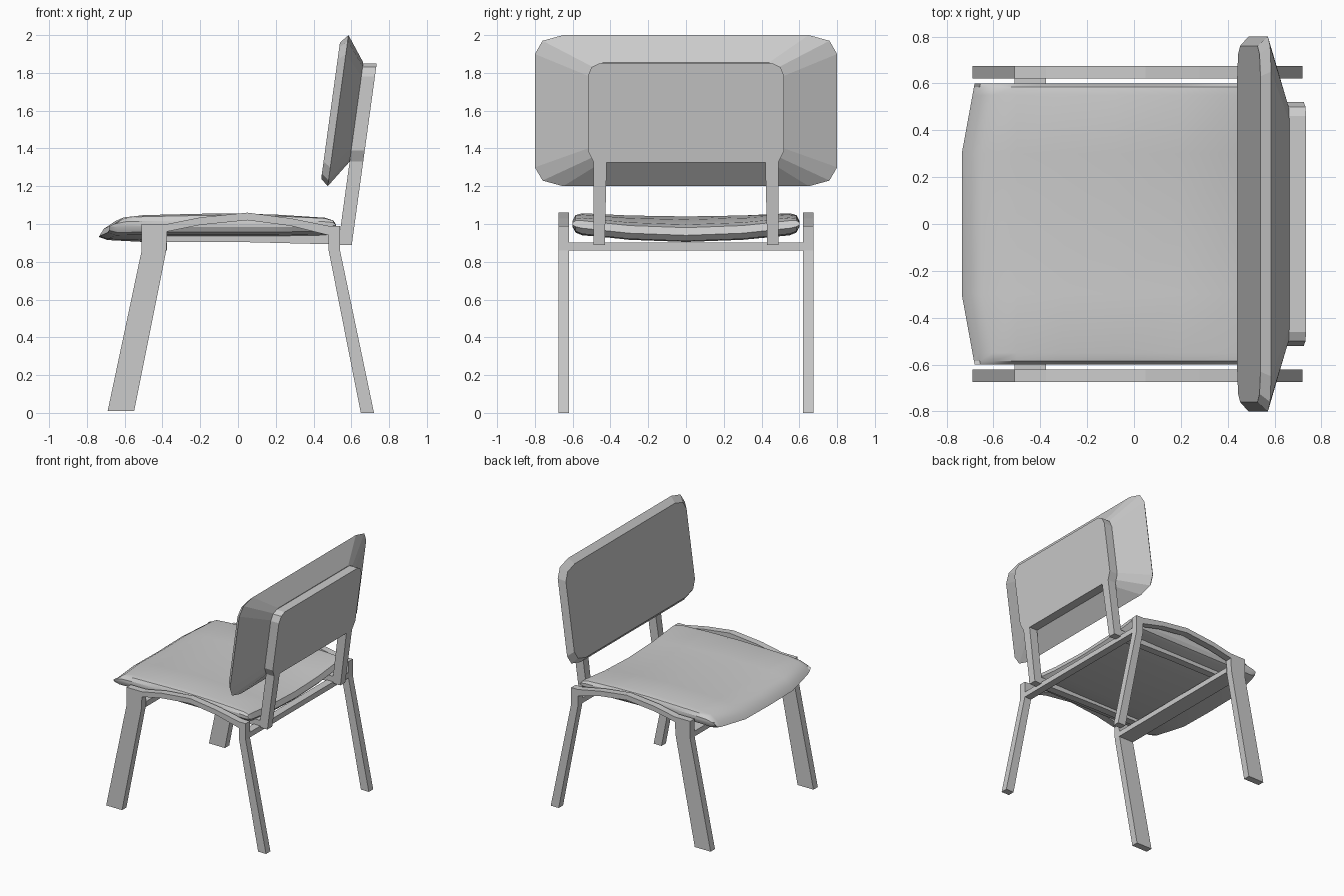
import bpy, bmesh
from mathutils import Vector

if "Cube" in bpy.data.objects:
    bpy.data.objects.remove(bpy.data.objects["Cube"])


def make(name, loops, smooth=False):
    """Skin a stack of equal-length loops and cap both ends."""
    bm = bmesh.new()
    rings = [[bm.verts.new(Vector(p)) for p in loop] for loop in loops]
    n = len(rings[0])
    for a, b in zip(rings, rings[1:]):
        for i in range(n):
            j = (i + 1) % n
            bm.faces.new((a[i], a[j], b[j], b[i]))
    bm.faces.new(rings[0])
    bm.faces.new(rings[-1])
    bmesh.ops.recalc_face_normals(bm, faces=bm.faces)
    me = bpy.data.meshes.new(name)
    bm.to_mesh(me)
    bm.free()
    ob = bpy.data.objects.new(name, me)
    bpy.context.collection.objects.link(ob)
    if smooth:
        bpy.ops.object.select_all(action='DESELECT')
        bpy.context.view_layer.objects.active = ob
        ob.select_set(True)
        bpy.ops.object.shade_smooth_by_angle(angle=0.5)
    return ob


def slab(name, profile, y0, y1):
    """Extrude an x-z profile along y."""
    return make(name, [[(x, y, z) for x, z in profile] for y in (y0, y1)])


def lean(offset, outline):
    """Place a y-z outline on the leaning plane of the backrest."""
    return [(offset + 0.1375 * (z - 1.2), y, z) for y, z in outline]


def rounded(w, z0, z1, cy, cz):
    """Rectangle outline with two-step chamfered corners."""
    q = [(w, z1 - cz), (w - cy * .27, z1 - cz * .3), (w - cy, z1)]
    b = [(w - cy, z0), (w - cy * .27, z0 + cz * .3), (w, z0 + cz)]
    right = b + q
    return right + [(-y, z) for y, z in reversed(right)]


# Side frames: both legs and the arched rail in one profile
side = [(-.69, .01), (-.55, .01), (-.38, .86), (-.375, .96), (-.2, .995), (.05, 1.02),
        (.28, .99), (.48, .94), (.48, .86), (.65, 0), (.72, 0), (.54, .86), (.54, .99),
        (.48, .99), (.28, 1.03), (.05, 1.06), (-.2, 1.035), (-.375, 1.0), (-.51, 1.0),
        (-.51, .86)]
for label, s in (("right", -1), ("left", 1)):
    slab(f"{label}_side_frame", side, s * .62, s * .675)
    # Rails under the seat that carry the backrest posts
    slab(f"{label}_seat_rail", [(-.45, .905), (0, .905), (.6, .89), (.605, .945), (-.45, .945)],
         s * .43, s * .49)

# Cross bars between the side frames
for label, x0, x1 in (("front", -.51, -.375), ("rear", .48, .54)):
    slab(f"{label}_cross_bar", [(x0, .86), (x1, .86), (x1, .902), (x0, .902)], -.625, .625)

# Seat cushion: side profile swept across the width with a sag in the middle
top = [(-.65, 1.03), (-.5, 1.05), (-.3, 1.055), (-.08, 1.06), (.2, 1.055), (.46, 1.04)]
end = [(.505, 1.025), (.52, .985), (.49, .955)]
under = [(.2, .95), (-.08, .95), (-.3, .95), (-.5, .95), (-.69, .935), (-.735, .95), (-.71, .99)]
loops = []
for y in (-.6, -.585, -.55, -.3, 0, .3, .55, .585, .6):
    a = abs(y)
    thin = {.6: .3, .585: .8}.get(a, 1)
    edge = max(0, a - .3) / .3
    dip = 1 - (a / .6) ** 2
    loop = []
    for x, z in top + end + under:
        sag = .02 + .025 * max(0, (x + .08) / .6) if z > 1 else .045
        if x < -.6:
            sag = .02
            x += .055 * edge
            z += .01 * edge
        loop.append((x, y, 1 + (z - 1) * thin - sag * dip))
    loops.append(loop)
make("seat", loops, smooth=True)

# Backrest cushion: front face, widest rim, tapered rear face
make("backrest_cushion", [
    lean(.435, rounded(.76, 1.24, 1.96, .13, .09)),
    lean(.475, rounded(.80, 1.20, 2.00, .15, .10)),
    lean(.573, rounded(.52, 1.33, 1.855, .08, .07))])

# Backrest frame: rear panel with its two posts
half = [(.42, 1.325), (.43, .89), (.49, .89), (.49, 1.33), (.52, 1.39), (.52, 1.78),
        (.5, 1.83), (.46, 1.85)]
outline = half + [(-y, z) for y, z in reversed(half)]
make("backrest_frame", [lean(.573, outline), lean(.645, outline)])
